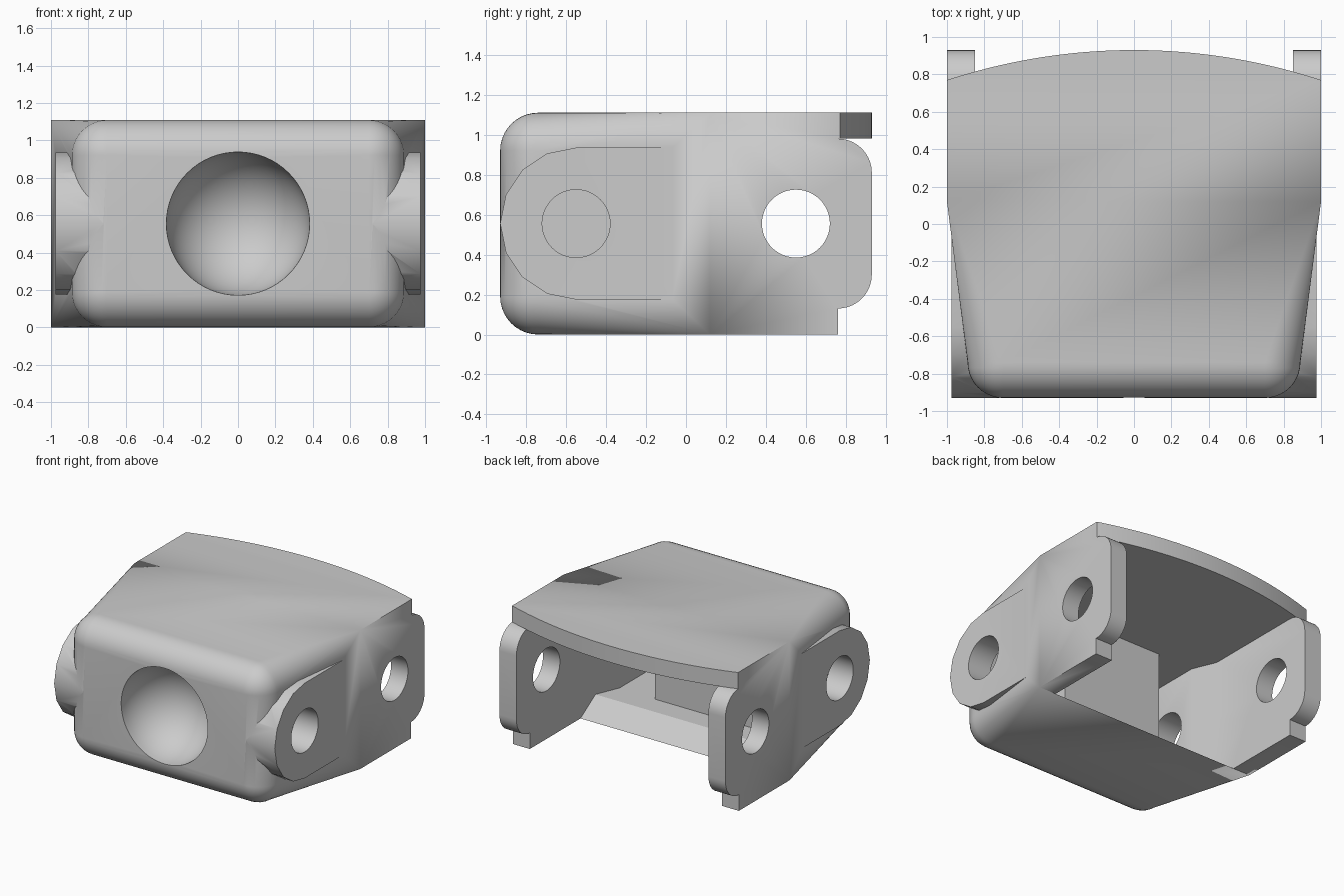
import bpy, bmesh, math
from mathutils import Matrix, Vector

cube = bpy.data.objects.get("Cube")
if cube:
    bpy.data.objects.remove(cube, do_unlink=True)

H, MID, R = 1.11, 0.555, 0.19          # height, middle height, edge rounding
CEIL, FLOOR = 0.98, 0.12
PIN_Y, PIN_R, BOSS_R = 0.55, 0.17, 0.38

grey = bpy.data.materials.new("light_grey")
grey.use_nodes = True
colour = (0.6, 0.6, 0.6, 1)
grey.diffuse_color = colour
grey.node_tree.nodes["Principled BSDF"].inputs["Base Color"].default_value = colour


def make(name, bm):
    bmesh.ops.remove_doubles(bm, verts=bm.verts, dist=1e-5)
    bmesh.ops.recalc_face_normals(bm, faces=bm.faces)
    mesh = bpy.data.meshes.new(name)
    bm.to_mesh(mesh)
    bm.free()
    mesh.materials.append(grey)
    ob = bpy.data.objects.new(name, mesh)
    bpy.context.collection.objects.link(ob)
    return ob


def prism(name, pts, axis, lo, hi):
    """Extrude a profile: (y, z) points along x, or (x, y) points along z."""
    bm = bmesh.new()
    place = (lambda p, t: (t, p[0], p[1])) if axis == "x" else (lambda p, t: (p[0], p[1], t))
    face = bm.faces.new([bm.verts.new(place(p, lo)) for p in pts])
    out = bmesh.ops.extrude_face_region(bm, geom=[face])
    moved = [g for g in out["geom"] if isinstance(g, bmesh.types.BMVert)]
    shift = Vector(place((0, 0), hi - lo))
    bmesh.ops.translate(bm, verts=moved, vec=shift)
    return make(name, bm)


def arc(cx, cy, r, a0, a1, n):
    steps = [math.radians(a0 + (a1 - a0) * i / n) for i in range(n + 1)]
    return [(cx + r * math.cos(a), cy + r * math.sin(a)) for a in steps]


def boolean(target, tool, operation):
    mod = target.modifiers.new(operation, "BOOLEAN")
    mod.operation, mod.solver, mod.object = operation, "EXACT", tool
    bpy.ops.object.select_all(action="DESELECT")
    bpy.context.view_layer.objects.active = target
    target.select_set(True)
    bpy.ops.object.modifier_apply(modifier=mod.name)
    bpy.data.objects.remove(tool, do_unlink=True)


def section(half_w, half_h, r):
    """Rounded rectangle in x and z."""
    pts = []
    for k, (sx, sz) in enumerate([(1, 1), (-1, 1), (-1, -1), (1, -1)]):
        pts += arc(sx * (half_w - r), MID + sz * (half_h - r), r, 90 * k, 90 * k + 90, 10)
    return pts


# Outer shell: straight at the back, tapering to a rounded front
sections = [(1.2, section(1, MID, 0)), (0.12, section(1, MID, 0))]
for i in range(11):
    t = math.radians(9 * i)
    d = R * (1 - math.cos(t))
    y = -0.93 + R - R * math.sin(t)
    sections.append((y, section(0.89 - d, MID - d, R - d)))
bm = bmesh.new()
rings = [[bm.verts.new((x, y, z)) for x, z in pts] for y, pts in sections]
for a, b in zip(rings, rings[1:]):
    for i in range(len(a)):
        j = (i + 1) % len(a)
        bm.faces.new((a[i], a[j], b[j], b[i]))
bm.faces.new(rings[0])
bm.faces.new(rings[-1])
body = make("hinge_housing", bm)

# Rounded pin bosses on both front sides
boss = arc(-PIN_Y, MID, BOSS_R, 90, 270, 8) + [(0, MID - BOSS_R), (0, MID + BOSS_R)]
for lo, hi in ((0.72, 0.976), (-0.976, -0.72)):
    boolean(body, prism("boss", boss, "x", lo, hi), "UNION")

# Hollow inside, with walls that thicken towards the front
half = [(0.85, 1.4), (0.85, -0.07), (0.77, -0.26), (0.77, -0.8)]
plan = half + [(-x, y) for x, y in reversed(half)]
boolean(body, prism("cavity", plan, "z", FLOOR, CEIL), "DIFFERENCE")

# Open underside behind a sloped floor edge
opening = [(-0.07, FLOOR), (0.31, -FLOOR), (1.4, -FLOOR), (1.4, 0.5), (-0.07, 0.5)]
boolean(body, prism("opening", opening, "x", -0.85, 0.85), "DIFFERENCE")

# Rear lugs with rounded corners
lug = [(0.76, -0.1)] + arc(0.76, 0.30, 0.17, -90, 0, 10)
lug += arc(0.76, 0.81, 0.17, 0, 90, 10) + [(1.4, CEIL), (1.4, -0.1)]
boolean(body, prism("lug_cutter", lug, "x", -1.2, 1.2), "DIFFERENCE")

# Curved rear edge of the top plate
big = 3.2
rim = [(x, 0.93 - big + math.sqrt(big * big - x * x)) for x in (1.1 - 2.2 * i / 32 for i in range(33))]
boolean(body, prism("rim_cutter", rim + [(-1.1, 1.4), (1.1, 1.4)], "z", CEIL, 1.3), "DIFFERENCE")

# Solid block behind the front socket
block = [(-0.45, -0.85), (0.45, -0.85), (0.45, -0.25), (-0.45, -0.25)]
boolean(body, prism("socket_block", block, "z", 0.06, 1.04), "UNION")

# Round socket in the front
bm = bmesh.new()
bmesh.ops.create_uvsphere(bm, u_segments=64, v_segments=32, radius=BOSS_R + 0.003,
                          matrix=Matrix.Translation((0, -0.93, MID)) @ Matrix.Rotation(math.pi / 2, 4, "X"))
boolean(body, make("socket", bm), "DIFFERENCE")

# Pin holes, front and back, in both walls
for y in (-PIN_Y, PIN_Y):
    hole = arc(y, MID, PIN_R, 0, 360, 48)[:-1]
    for lo, hi in ((0.6, 1.2), (-1.2, -0.6)):
        boolean(body, prism("pin_hole", hole, "x", lo, hi), "DIFFERENCE")

bpy.ops.object.select_all(action="DESELECT")
bpy.context.view_layer.objects.active = body
body.select_set(True)
bpy.ops.object.shade_smooth_by_angle(angle=math.radians(30))
